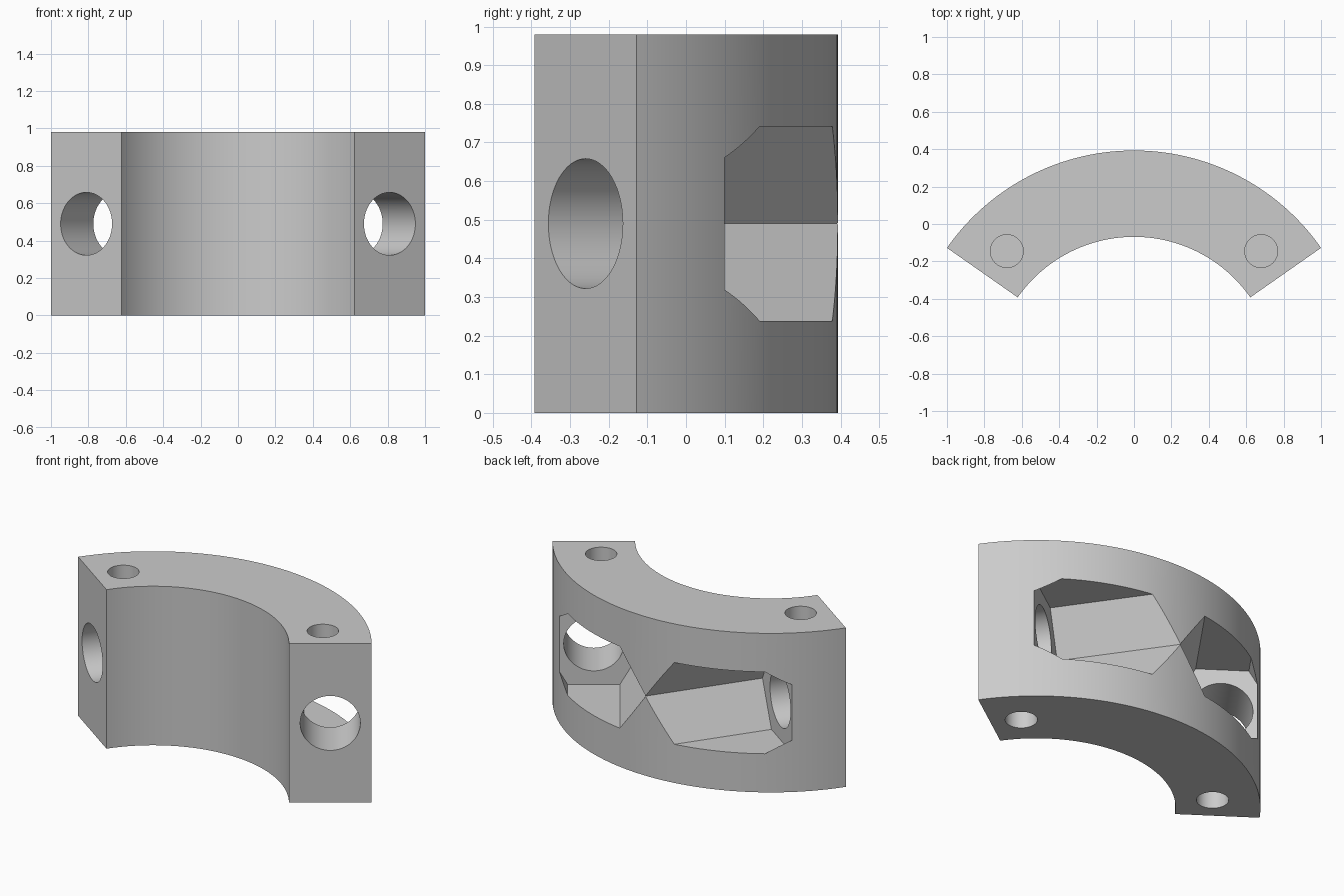
import bpy, bmesh
from math import sin, cos, pi, radians
from mathutils import Matrix, Vector

if "Cube" in bpy.data.objects:
    bpy.data.objects.remove(bpy.data.objects["Cube"], do_unlink=True)

HEIGHT = 0.98
END = radians(35)              # angle of the radial end faces
OUTER = 1 / cos(END)
INNER = 0.759
MIDDLE = (OUTER + INNER) / 2
CENTRE = Vector((0, 0.393 - OUTER, 0))   # axis of the arc

grey = bpy.data.materials.new("plain grey")
grey.use_nodes = True
grey.diffuse_color = (0.6, 0.6, 0.6, 1)
grey.node_tree.nodes["Principled BSDF"].inputs["Base Color"].default_value = (0.6, 0.6, 0.6, 1)


def arc(radius, start, stop, steps):
    return [(radius * cos(start + (stop - start) * i / steps),
             radius * sin(start + (stop - start) * i / steps)) for i in range(steps + 1)]


def circle(radius, sides):
    return arc(radius, 0, 2 * pi, sides)[:-1]


def prism(name, outline, depth, matrix):
    """Extrude a flat outline along the local z axis."""
    bm = bmesh.new()
    face = bm.faces.new([bm.verts.new((x, y, 0)) for x, y in outline])
    top = bmesh.ops.extrude_face_region(bm, geom=[face])["geom"]
    verts = [g for g in top if isinstance(g, bmesh.types.BMVert)]
    bmesh.ops.translate(bm, verts=verts, vec=(0, 0, depth))
    bmesh.ops.recalc_face_normals(bm, faces=bm.faces)
    bm.transform(matrix)
    mesh = bpy.data.meshes.new(name)
    bm.to_mesh(mesh)
    bm.free()
    mesh.materials.append(grey)
    obj = bpy.data.objects.new(name, mesh)
    bpy.context.collection.objects.link(obj)
    return obj


# Curved clamp body
outline = arc(OUTER, END, pi - END, 96) + arc(INNER, pi - END, END, 96)
body = prism("clamp_half", outline, HEIGHT, Matrix.Translation(CENTRE))

cutters = []
for side, label in ((1, "left"), (-1, "right")):
    radial = Vector((side * cos(END), sin(END), 0))
    along = Vector((-side * sin(END), cos(END), 0))
    across = along.cross(radial)
    origin = CENTRE + radial * MIDDLE + Vector((0, 0, HEIGHT / 2))
    frame = Matrix.Translation(origin) @ Matrix((radial, across, along)).transposed().to_4x4()

    # Bolt bore square to the end face, then the hexagonal nut pocket
    cutters.append(prism(label + "_bolt_bore", circle(0.168, 64), 0.5,
                         frame @ Matrix.Translation((0, 0, -0.1))))
    cutters.append(prism(label + "_nut_pocket", circle(0.291, 6), 1.2,
                         frame @ Matrix.Translation((0, 0, 0.305))))

    # Blind pin holes in the top and bottom
    for z, end in ((-0.1, "bottom"), (HEIGHT - 0.2, "top")):
        cutters.append(prism(label + "_" + end + "_pin_hole", circle(0.088, 48), 0.3,
                             Matrix.Translation((side * 0.68, -0.145, z))))

# Cut every opening, then remove the helpers
bpy.ops.object.select_all(action="DESELECT")
bpy.context.view_layer.objects.active = body
body.select_set(True)
for cutter in cutters:
    cutter.hide_render = True
    cut = body.modifiers.new(cutter.name, "BOOLEAN")
    cut.operation = "DIFFERENCE"
    cut.solver = "EXACT"
    cut.object = cutter
    bpy.ops.object.modifier_apply(modifier=cut.name)
    bpy.data.objects.remove(cutter, do_unlink=True)

bpy.ops.object.shade_smooth_by_angle(angle=radians(25))
